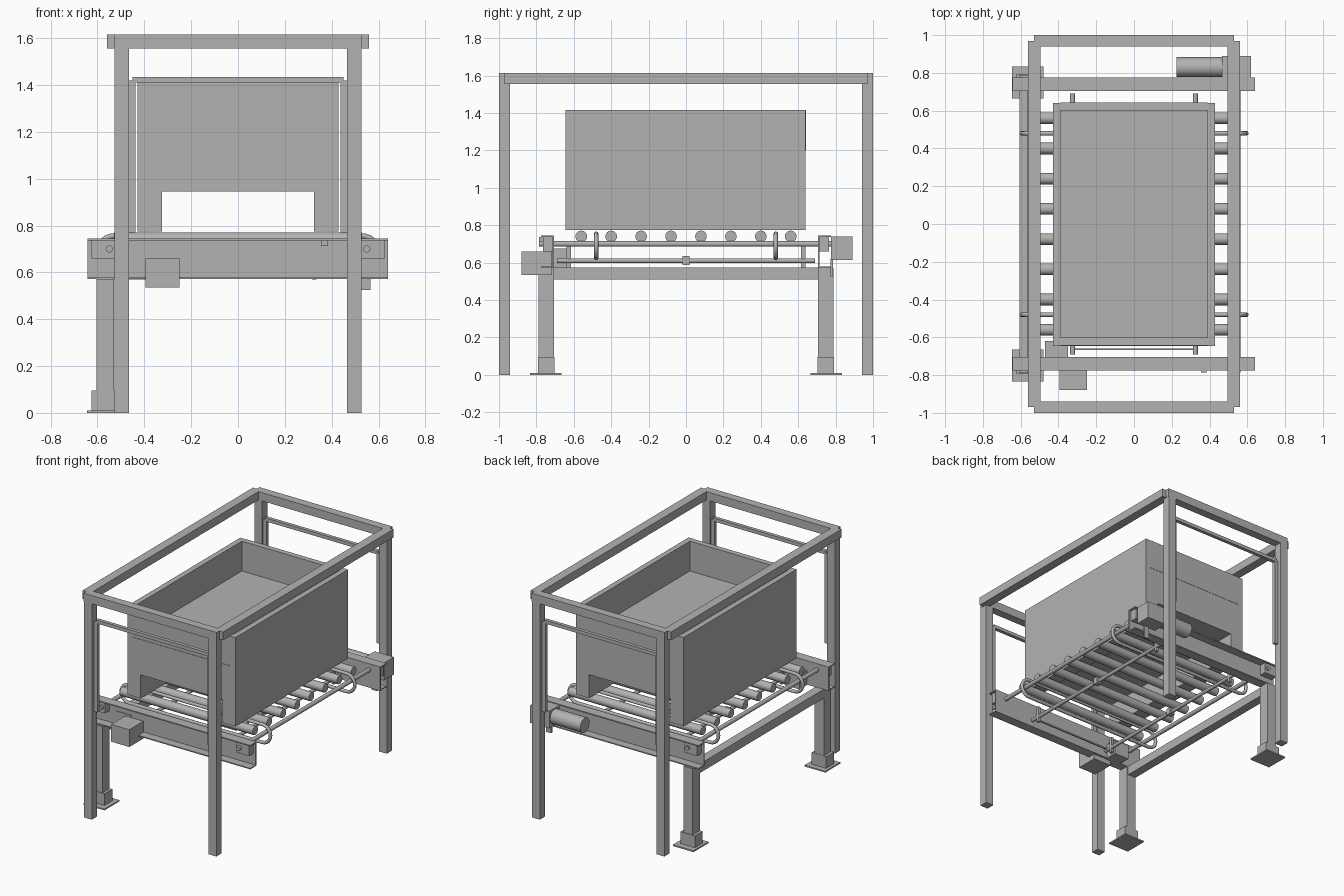
import bpy, bmesh
from math import pi, cos, sin

cube = bpy.data.objects.get("Cube")
if cube:
    bpy.data.objects.remove(cube, do_unlink=True)

grey = bpy.data.materials.new("machine grey")
grey.use_nodes = True
GREY = (0.45, 0.45, 0.45, 1)
grey.diffuse_color = GREY
grey.node_tree.nodes["Principled BSDF"].inputs["Base Color"].default_value = GREY


def add(name, bm):
    bmesh.ops.recalc_face_normals(bm, faces=bm.faces)
    mesh = bpy.data.meshes.new(name)
    bm.to_mesh(mesh)
    bm.free()
    mesh.materials.append(grey)
    ob = bpy.data.objects.new(name, mesh)
    bpy.context.collection.objects.link(ob)
    return ob


def box(name, x, y, z):
    """Box from (low, high) pairs."""
    bm = bmesh.new()
    bmesh.ops.create_cube(bm, size=1)
    for v in bm.verts:
        for i, (lo, hi) in enumerate((x, y, z)):
            v.co[i] = (lo + hi) / 2 + v.co[i] * (hi - lo)
    return add(name, bm)


def prism(name, points, axis, lo, hi):
    """Extrude a closed profile along axis 0 or 1."""
    bm = bmesh.new()
    rows = []
    for d in (lo, hi):
        rows.append([bm.verts.new((d, a, b) if axis == 0 else (a, d, b)) for a, b in points])
    n = len(points)
    for i in range(n):
        j = (i + 1) % n
        bm.faces.new((rows[0][i], rows[0][j], rows[1][j], rows[1][i]))
    for row in rows:
        bm.faces.new(row)
    return add(name, bm)


def rod(name, axis, lo, hi, a, b, r, sides=24):
    circle = [(a + r * cos(2 * pi * i / sides), b + r * sin(2 * pi * i / sides)) for i in range(sides)]
    ob = prism(name, circle, axis, lo, hi)
    for f in ob.data.polygons:
        f.use_smooth = len(f.vertices) == 4
    ob.data.set_sharp_from_angle(angle=0.7)
    return ob


def span(s, lo, hi):
    """Range on the side given by sign s."""
    return (lo, hi) if s > 0 else (-hi, -lo)


# Outer guard frame
for s in (-1, 1):
    box("top_side_rail", span(s, 0.495, 0.56), (-0.97, 0.97), (1.555, 1.615))
    box("top_end_rail", (-0.53, 0.53), span(s, 0.94, 1.0), (1.555, 1.615))
    box("sensor_top_bar", (-0.45, 0.45), span(s, 0.95, 0.975), (1.41, 1.435))
    for t in (-1, 1):
        box("frame_post", span(t, 0.465, 0.528), span(s, 0.94, 1.0), (0, 1.556))
        box("sensor_upright", span(t, 0.438, 0.465), span(s, 0.95, 0.975), (0.77, 1.42))

# Open bin on two feet
prism("bin_body", [(-0.43, 0.775), (-0.325, 0.775), (-0.325, 0.945), (0.325, 0.945),
                   (0.325, 0.775), (0.43, 0.775), (0.43, 1.2), (-0.43, 1.2)], 1, -0.645, 0.64)
for s in (-1, 1):
    box("bin_side_wall", span(s, 0.39, 0.43), (-0.645, 0.64), (1.2, 1.415))
    box("bin_end_wall", (-0.39, 0.39), span(s, 0.602, 0.642), (1.2, 1.415))

# Conveyor end channels, bearing blocks, legs
for s in (-1, 1):
    prism("end_channel", [(s * y, z) for y, z in (
        (0.705, 0.572), (0.775, 0.572), (0.775, 0.58), (0.715, 0.58),
        (0.715, 0.737), (0.775, 0.737), (0.775, 0.745), (0.705, 0.745))], 0, -0.643, 0.64)
    for t in (-1, 1):
        box("bearing_block", span(t, 0.525, 0.625), span(s, 0.715, 0.765), (0.66, 0.737))
    box("leg", (-0.605, -0.53), span(s, 0.705, 0.788), (0, 0.572))
    box("leg_collar", (-0.625, -0.51), span(s, 0.703, 0.792), (0.01, 0.095))
    box("foot_plate", (-0.645, -0.48), span(s, 0.665, 0.835), (0, 0.01))
box("leg_rail", (-0.605, -0.54), (-0.705, 0.705), (0.51, 0.575))

# Rollers
for i in range(8):
    rod("roller", 0, -0.53, 0.53, -0.56 + 0.16 * i, 0.74, 0.031)

# Long rods, pegs
for s in (-1, 1):
    rod("drive_rod", 1, -0.785, 0.775, s * 0.55, 0.70, 0.015)
    rod("lower_rod", 1, -0.69, 0.69, s * 0.325, 0.61, 0.013)
    box("rod_clamp", span(s, 0.305, 0.345), (-0.02, 0.02), (0.588, 0.635))
    for t in (-1, 1):
        box("rod_peg", span(s, 0.315, 0.335), span(t, 0.615, 0.638), (0.57, 0.685))
box("cross_strip", (-0.325, 0.325), (-0.668, -0.658), (0.605, 0.615))

# Belt loops round the rod ends
for y in (-0.48, 0.48):
    curve = bpy.data.curves.new("belt_loop", "CURVE")
    curve.dimensions = "3D"
    curve.bevel_depth = 0.012
    curve.bevel_resolution = 2
    path = curve.splines.new("POLY")
    path.points.add(25)
    for i in range(26):
        side = 1 if i < 13 else -1
        a = -pi / 2 + pi * (i % 13) / 12
        path.points[i].co = (side * (0.53 + 0.065 * cos(a)), y, 0.69 + side * 0.065 * sin(a), 1)
    path.use_cyclic_u = True
    path.use_smooth = True
    curve.materials.append(grey)
    bpy.context.collection.objects.link(bpy.data.objects.new("belt_loop", curve))

# Drives and brackets
box("front_gearbox", (-0.395, -0.25), (-0.88, -0.72), (0.535, 0.66))
box("front_drive_cover", (-0.47, -0.35), (-0.72, -0.62), (0.57, 0.675))
box("rear_gearbox", (0.465, 0.62), (0.775, 0.89), (0.615, 0.74))
rod("rear_motor", 0, 0.225, 0.465, 0.83, 0.68, 0.053, 32)
box("rear_bracket", (0.525, 0.565), (0.772, 0.786), (0.525, 0.62))
box("stop_block", (0.355, 0.385), (-0.785, -0.765), (0.712, 0.738))
